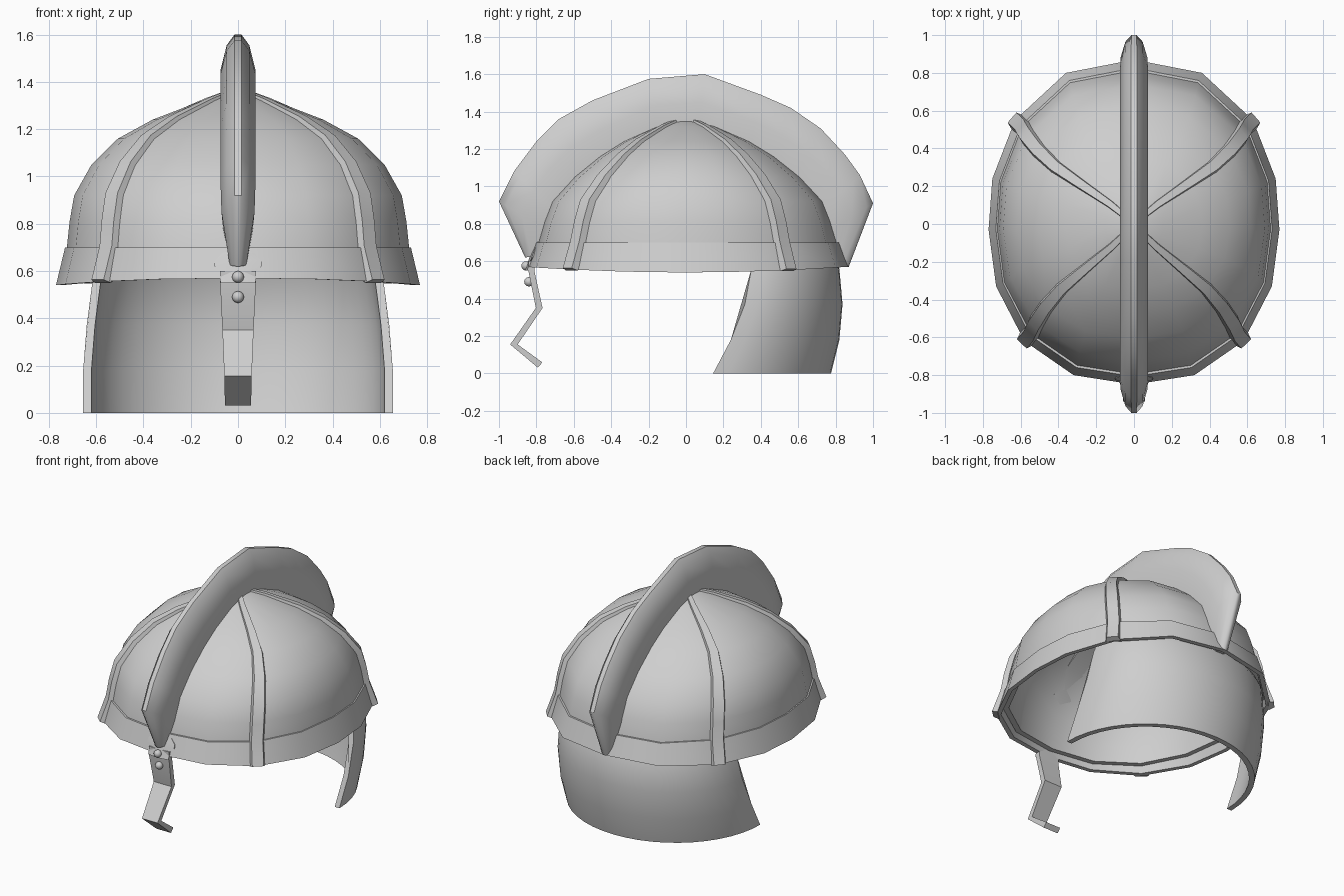
import bpy, bmesh, math
from mathutils import Vector

cube = bpy.data.objects.get("Cube")
if cube:
    bpy.data.objects.remove(cube, do_unlink=True)

steel = bpy.data.materials.new("grey steel")
steel.use_nodes = True
GREY = (0.62, 0.62, 0.62, 1)
steel.diffuse_color = GREY
steel.node_tree.nodes["Principled BSDF"].inputs["Base Color"].default_value = GREY


def finish(name, bm, angle=35):
    bmesh.ops.remove_doubles(bm, verts=bm.verts, dist=0.0005)
    bmesh.ops.recalc_face_normals(bm, faces=bm.faces)
    mesh = bpy.data.meshes.new(name)
    bm.to_mesh(mesh)
    bm.free()
    mesh.materials.append(steel)
    ob = bpy.data.objects.new(name, mesh)
    bpy.context.collection.objects.link(ob)
    bpy.ops.object.select_all(action="DESELECT")
    ob.select_set(True)
    bpy.context.view_layer.objects.active = ob
    bpy.ops.object.shade_smooth_by_angle(angle=math.radians(angle))
    return ob


def loft(name, sections, wrap=False, angle=35):
    """Skin closed sections; wrap joins the last to the first, else cap ends."""
    bm = bmesh.new()
    rows = [[bm.verts.new(p) for p in s] for s in sections]
    n = len(rows[0])
    pairs = list(zip(rows, rows[1:])) + ([(rows[-1], rows[0])] if wrap else [])
    for a, b in pairs:
        for i in range(n):
            j = (i + 1) % n
            bm.faces.new((a[i], a[j], b[j], b[i]))
    if not wrap:
        bm.faces.new(rows[0])
        bm.faces.new(rows[-1])
    return finish(name, bm, angle)


# Sixteen-sided plan of the rim, right half mirrored to the left
half = [(0, 0.87), (0.36, 0.8), (0.63, 0.55), (0.75, 0.24), (0.77, -0.03),
        (0.73, -0.33), (0.58, -0.62), (0.32, -0.8), (0, -0.85)]
plan = half + [(-x, y) for x, y in half[-2:0:-1]]

# Dome profile: height, width factor, depth factor
dome = [(0.6, 0.95, 0.95), (0.7, 0.94, 0.935), (0.81, 0.925, 0.9), (0.92, 0.9, 0.85),
        (1.05, 0.805, 0.71), (1.16, 0.66, 0.55), (1.24, 0.47, 0.4),
        (1.32, 0.2, 0.19), (1.35, 0.08, 0.08), (1.355, 0, 0)]


def rim_z(y):
    return 0.54 + 0.03 * (y / 0.86) ** 2


def shell(x, y):
    outer = [Vector((x * fx, y * fy, z)) for z, fx, fy in dome]
    inner = [Vector((x * fx * 0.955, y * fy * 0.955, z - 0.035 * (1 - fx)))
             for z, fx, fy in dome]
    return outer + inner[::-1]


loft("dome", [shell(x, y) for x, y in plan], wrap=True, angle=40)

# Flared brim band
loft("brim_band", [[(x * f, y * f, z) for f, z in
                    ((1, rim_z(y)), (0.95, 0.7), (0.925, 0.7), (0.965, rim_z(y)))]
                   for x, y in plan], wrap=True)

# Four tapering ribs along the diagonals
for label, index in (("back", 2), ("front", 6)):
    for side, sign in (("left", 1), ("right", -1)):
        x, y = plan[index][0] * sign, plan[index][1]
        line = [Vector((x, y, rim_z(y)))]
        line += [Vector((x * fx, y * fy, z)) for z, fx, fy in dome[1:-1]]
        radial = Vector((x, y, 0)).normalized()
        across = Vector((-radial.y, radial.x, 0))
        sections = []
        for i, p in enumerate(line):
            d = line[min(i + 1, len(line) - 1)] - line[max(i - 1, 0)]
            out = across.cross(d).normalized()
            if out.dot(radial) + out.z < 0:
                out.negate()
            reach = min(1, p.xy.length / 0.75)
            w, h = 0.015 + 0.032 * reach, 0.008 + 0.014 * reach
            sections.append([p + across * w * a + out * b for a, b in
                             ((-1, -0.015), (-0.75, h), (0.75, h), (1, -0.015))])
        loft(f"{label}_{side}_rib", sections)

# Crest: inner (y, z), outer (y, z), half width
crest = [((-0.79, 0.63), (-0.86, 0.62), 0.035),
         ((-0.76, 0.78), (-1.0, 0.92), 0.07),
         ((-0.71, 0.87), (-0.92, 1.08), 0.074),
         ((-0.65, 0.96), (-0.8, 1.24), 0.074),
         ((-0.56, 1.05), (-0.68, 1.36), 0.074),
         ((-0.42, 1.14), (-0.5, 1.46), 0.074),
         ((-0.16, 1.29), (-0.2, 1.575), 0.074),
         ((0.06, 1.3), (0.1, 1.6), 0.074),
         ((0.34, 1.2), (0.4, 1.49), 0.074),
         ((0.47, 1.12), (0.56, 1.42), 0.074),
         ((0.58, 1.04), (0.72, 1.31), 0.074),
         ((0.66, 0.96), (0.85, 1.17), 0.074),
         ((0.72, 0.86), (0.93, 1.06), 0.074),
         ((0.77, 0.76), (1.0, 0.91), 0.07),
         ((0.8, 0.58), (0.87, 0.57), 0.035)]
outline = [(-0.9, 0), (-1, 0.5), (-0.65, 0.85), (-0.2, 1),
           (0.2, 1), (0.65, 0.85), (1, 0.5), (0.9, 0)]
loft("crest", [[(a * w, i[0] + (o[0] - i[0]) * t, i[1] + (o[1] - i[1]) * t)
                for a, t in outline] for i, o, w in crest], angle=45)

# Neck guard: height, side reach, front edge y, back y
guard = [(0.63, 0.59, 0.36, 0.78), (0.56, 0.615, 0.35, 0.82), (0.37, 0.64, 0.315, 0.837),
         (0.18, 0.655, 0.24, 0.82), (0, 0.655, 0.145, 0.775)]
STEPS = 24
sections = []
for k in range(STEPS + 1):
    a = math.pi * k / STEPS
    c, s = math.cos(a), math.sin(a)
    outer = [(r * c, f + (b - f) * s, z) for z, r, f, b in guard]
    inner = [((r - 0.035) * c, f + (b - f - 0.035) * s, z) for z, r, f, b in guard]
    sections.append(outer + inner[::-1])
loft("neck_guard", sections)

# Bent nasal bar: y, z, half width
bar = [(-0.825, 0.6, 0.076), (-0.825, 0.54, 0.075), (-0.785, 0.35, 0.066),
       (-0.92, 0.155, 0.058), (-0.78, 0.045, 0.055)]
shift = [(0.016, 0), (0.016, 0), (0.018, 0), (0.02, 0), (0.012, 0.014)]
loft("nasal_bar", [[(-w, y - dy, z - dz), (w, y - dy, z - dz),
                    (w, y + dy, z + dz), (-w, y + dy, z + dz)]
                   for (y, z, w), (dy, dz) in zip(bar, shift)], angle=25)

# Flared mounting plate lying on the brim
plate = [(0.55, 0.075), (0.6, 0.075), (0.62, 0.1), (0.645, 0.098), (0.69, 0.055), (0.71, 0.045)]
sections = []
for z, w in plate:
    y = -0.862 + (z - 0.55) * 0.36
    sections.append([(-w, y + 0.012, z), (0, y, z), (w, y + 0.012, z),
                     (w, y + 0.035, z), (-w, y + 0.035, z)])
loft("nasal_mount", sections)

# Rivets
for label, y, z in (("upper", -0.855, 0.575), ("lower", -0.84, 0.49)):
    bm = bmesh.new()
    bmesh.ops.create_uvsphere(bm, u_segments=12, v_segments=8, radius=0.025)
    bmesh.ops.translate(bm, verts=bm.verts, vec=(0, y, z))
    finish(f"{label}_rivet", bm, 60)
